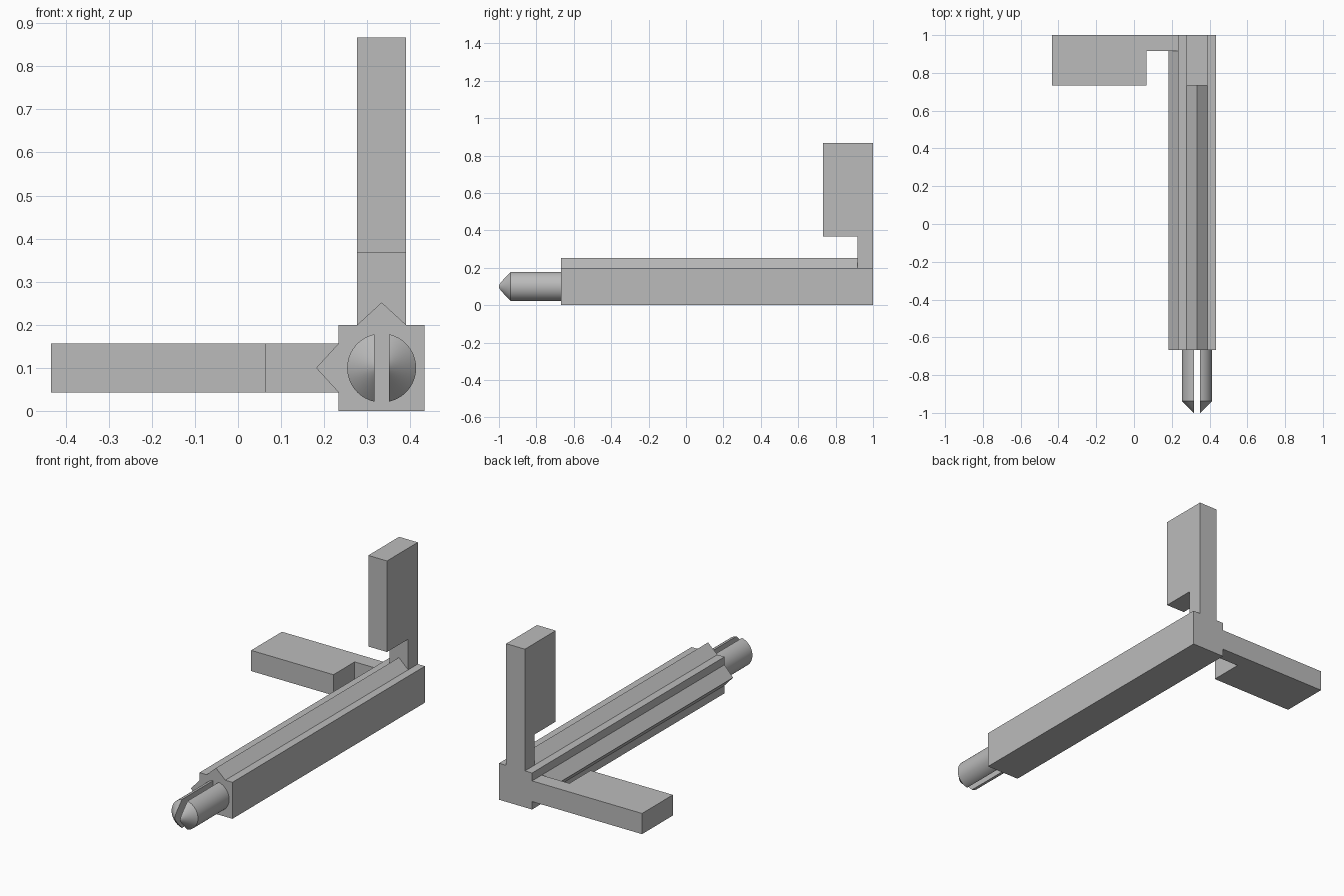
import bpy, bmesh, math
from mathutils import Vector, Matrix

cube = bpy.data.objects.get("Cube")
if cube:
    bpy.data.objects.remove(cube, do_unlink=True)

grey = bpy.data.materials.new("plain grey")
grey.use_nodes = True
COLOUR = (0.5, 0.5, 0.5, 1)
grey.diffuse_color = COLOUR
grey.node_tree.nodes["Principled BSDF"].inputs["Base Color"].default_value = COLOUR

# Everything is built around the long axis of the bar, which runs along y
AXIS = Vector((1 / 3, 0, 0.1))
HALF = 0.1          # half width of the square bar
SIDE = 0.0567       # half width of the ridges and arms
BACK, STEP, FRONT = 1.0, 0.917, -0.667


def finish(name, bm, turn=0.0):
    """Turn the part about the bar axis, move it there and make an object."""
    bmesh.ops.recalc_face_normals(bm, faces=bm.faces)
    bm.transform(Matrix.Translation(AXIS) @ Matrix.Rotation(turn, 4, 'Y'))
    mesh = bpy.data.meshes.new(name)
    bm.to_mesh(mesh)
    bm.free()
    mesh.materials.append(grey)
    obj = bpy.data.objects.new(name, mesh)
    bpy.context.collection.objects.link(obj)
    return obj


def prism(name, points, sweep, turn=0.0):
    """Extrude a flat outline along a vector."""
    bm = bmesh.new()
    face = bm.faces.new([bm.verts.new(p) for p in points])
    grown = bmesh.ops.extrude_face_region(bm, geom=[face])
    moved = [v for v in grown["geom"] if isinstance(v, bmesh.types.BMVert)]
    bmesh.ops.translate(bm, verts=moved, vec=sweep)
    return finish(name, bm, turn)


# Square bar
prism("bar", [(x, FRONT, z) for x, z in
              ((-HALF, -HALF), (HALF, -HALF), (HALF, HALF), (-HALF, HALF))],
      (0, BACK - FRONT, 0))

# The same ridge and hooked arm, once upward and once to the right
for label, turn in (("upper", 0.0), ("right", -math.pi / 2)):
    prism(label + "_ridge",
          [(-SIDE, FRONT, HALF), (SIDE, FRONT, HALF), (0, FRONT, 0.152)],
          (0, STEP - FRONT, 0), turn)
    outline = [(BACK, HALF), (BACK, 0.767), (0.733, 0.767),
               (0.733, 0.268), (STEP, 0.268), (STEP, HALF)]
    prism(label + "_arm", [(-SIDE, y, z) for y, z in outline],
          (2 * SIDE, 0, 0), turn)

# Pointed pin, split in two by a slot
RADIUS, SLOT = 0.08, 0.0167
profile = [(0, FRONT), (RADIUS, FRONT), (RADIUS, -0.937), (0, -1.017)]
for label, sign in (("left", 1), ("right", -1)):
    bm = bmesh.new()
    verts = [bm.verts.new((r, y, 0)) for r, y in profile]
    edges = [bm.edges.new(pair) for pair in zip(verts, verts[1:])]
    bmesh.ops.spin(bm, geom=verts + edges, cent=(0, 0, 0), axis=(0, 1, 0),
                   angle=math.tau, steps=64, use_merge=True)
    bmesh.ops.remove_doubles(bm, verts=bm.verts, dist=1e-5)
    cut = bmesh.ops.bisect_plane(
        bm, geom=bm.verts[:] + bm.edges[:] + bm.faces[:], dist=1e-6,
        plane_co=(sign * SLOT, 0, 0), plane_no=(sign, 0, 0), clear_inner=True)
    rim = [e for e in cut["geom_cut"] if isinstance(e, bmesh.types.BMEdge)]
    bmesh.ops.edgeloop_fill(bm, edges=rim)
    pin = finish(label + "_pin_half", bm)
    bpy.ops.object.select_all(action='DESELECT')
    pin.select_set(True)
    bpy.context.view_layer.objects.active = pin
    bpy.ops.object.shade_smooth_by_angle(angle=math.radians(30))
